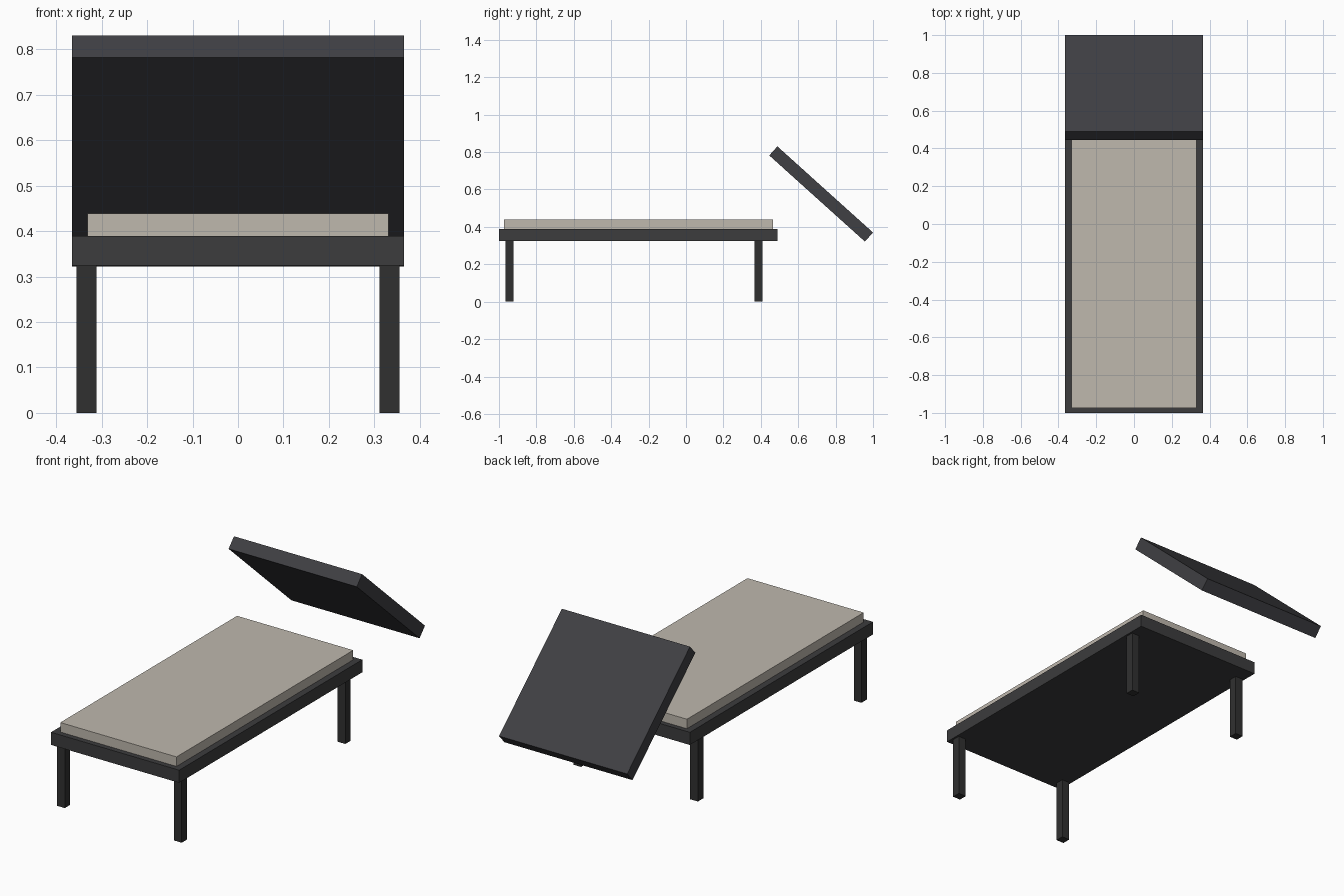
import bpy
from math import radians

if "Cube" in bpy.data.objects:
    bpy.data.objects.remove(bpy.data.objects["Cube"])


def material(name, rgb):
    m = bpy.data.materials.new(name)
    m.diffuse_color = (*rgb, 1)
    m.use_nodes = True
    m.node_tree.nodes["Principled BSDF"].inputs["Base Color"].default_value = m.diffuse_color
    return m


def box(name, center, size, mat, tilt=0):
    bpy.ops.mesh.primitive_cube_add(size=1, location=center)
    ob = bpy.context.object
    ob.name = name
    ob.scale = size
    bpy.ops.object.transform_apply(location=False, rotation=False, scale=True)
    ob.rotation_euler.x = radians(tilt)
    ob.data.materials.append(mat)
    return ob


dark = material("dark_frame", (0.045, 0.045, 0.047))
leg_dark = material("dark_leg", (0.03, 0.03, 0.03))
panel_grey = material("panel_grey", (0.05, 0.05, 0.056))
fabric = material("beige_fabric", (0.52, 0.48, 0.42))

# Bed platform and cushion
box("bed_frame", (0, -0.255, 0.357), (0.73, 1.49, 0.065), dark)
box("cushion", (0, -0.254, 0.414), (0.662, 1.438, 0.049), fabric)

# Detached tilted backrest panel
box("backrest", (0, 0.7225, 0.576), (0.73, 0.688, 0.065), panel_grey, tilt=-42)

# Four square legs
for end, y in (("front", -0.943), ("back", 0.388)):
    for side, x in (("left", -0.333), ("right", 0.333)):
        box(f"{end}_{side}_leg", (x, y, 0.1625), (0.044, 0.044, 0.325), leg_dark)
